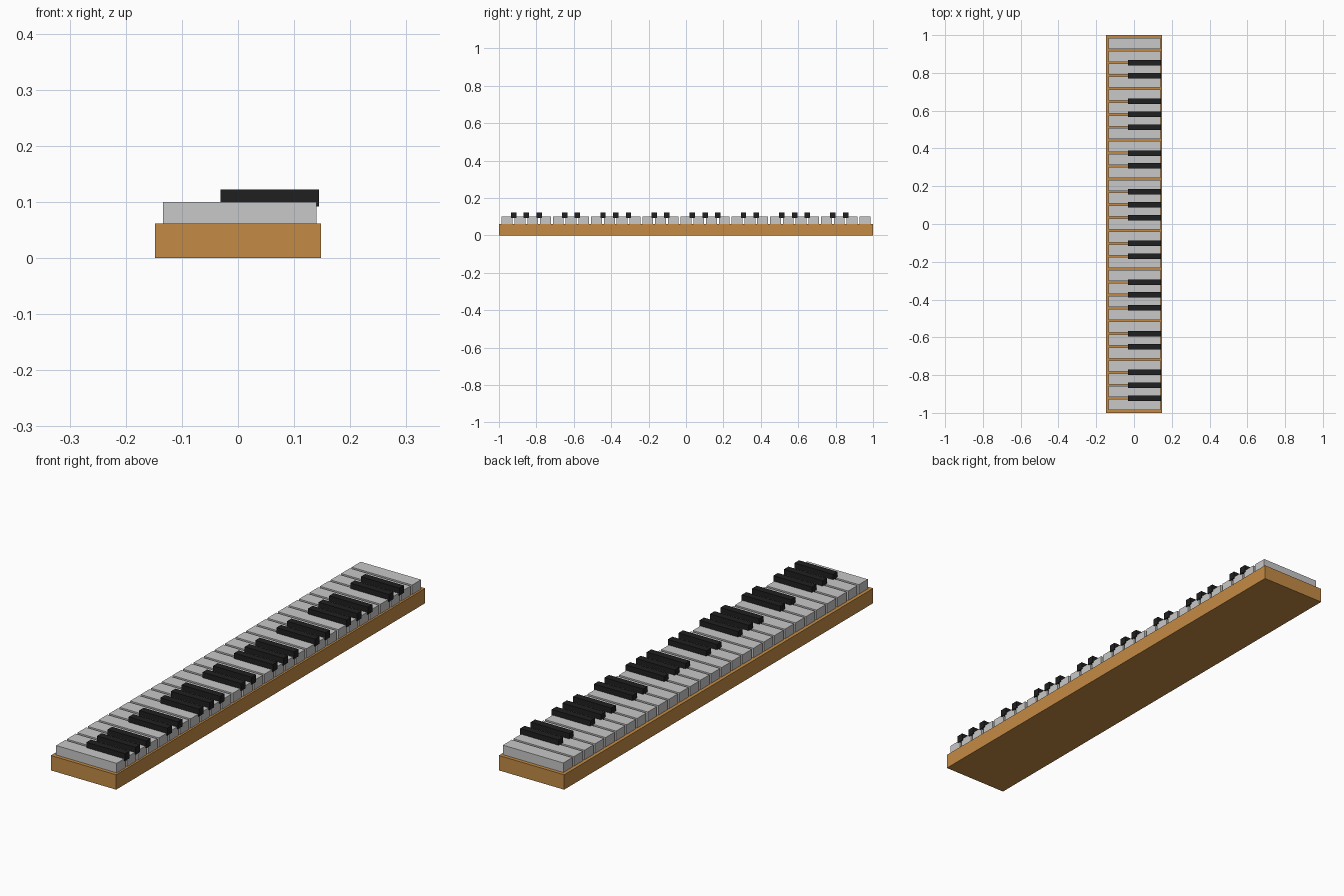
import bpy

if "Cube" in bpy.data.objects:
    bpy.data.objects.remove(bpy.data.objects["Cube"])

PITCH = 0.0683      # spacing of the white keys
KEY_W = 0.058       # width of one white key
COUNT = 29          # number of white keys


def material(name, rgb):
    m = bpy.data.materials.new(name)
    m.diffuse_color = (*rgb, 1)
    m.use_nodes = True
    m.node_tree.nodes["Principled BSDF"].inputs["Base Color"].default_value = m.diffuse_color
    return m


def box(name, x, y, z, mat):
    """Box spanning the (min, max) pairs given for each axis."""
    bpy.ops.mesh.primitive_cube_add(
        size=1, location=[(a + b) / 2 for a, b in (x, y, z)])
    ob = bpy.context.object
    ob.name = name
    for v in ob.data.vertices:
        for i, (a, b) in enumerate((x, y, z)):
            v.co[i] *= b - a
    ob.data.materials.append(mat)
    return ob


wood = material("warm wood", (0.55, 0.26, 0.06))
white = material("key white", (0.58, 0.58, 0.58))
black = material("key black", (0.014, 0.014, 0.014))

# Wooden base
box("base", (-0.148, 0.148), (-1, 1), (0, 0.061), wood)

# White keys in a row along the base
for i in range(COUNT):
    y = (i - (COUNT - 1) / 2) * PITCH
    box("white_key", (-0.134, 0.14), (y - KEY_W / 2, y + KEY_W / 2),
        (0.061, 0.1), white)

# Black keys over the gaps, in groups of three and two
for i in range(1, COUNT):
    if i % 7 not in (0, 4):
        y = (i - COUNT / 2) * PITCH
        box("black_key", (-0.031, 0.144), (y - 0.0145, y + 0.0145),
            (0.092, 0.122), black)
